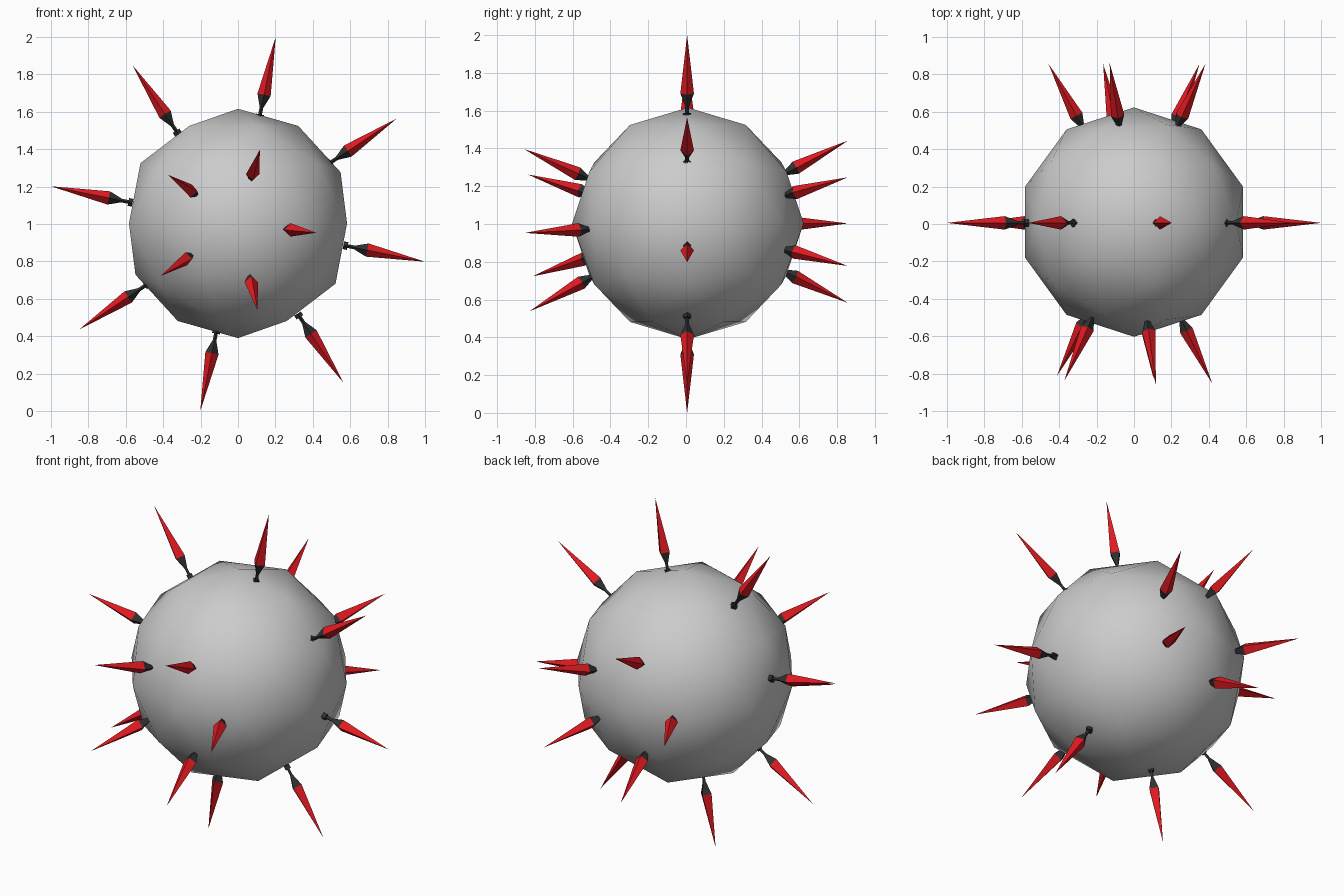
import bpy
from math import cos, sin, radians, pi
from mathutils import Vector, Matrix

if "Cube" in bpy.data.objects:
    bpy.data.objects.remove(bpy.data.objects["Cube"])

CENTRE = Vector((0, 0.006, 1.0))


def material(name, colour):
    m = bpy.data.materials.new(name)
    m.diffuse_color = colour
    m.use_nodes = True
    m.node_tree.nodes["Principled BSDF"].inputs["Base Color"].default_value = m.diffuse_color
    return m


red = material("red", (0.75, 0.01, 0.015, 1))
dark = material("dark", (0.03, 0.03, 0.03, 1))

# Smooth-shaded low-poly body
bpy.ops.mesh.primitive_ico_sphere_add(subdivisions=2, radius=0.613,
                                      location=(0, 0.01, 1.003))
body = bpy.context.object
body.name = "body"
bpy.ops.object.shade_smooth()


def square_loft(name, profile, mat):
    """Four-sided loft along +z from (height, corner radius) pairs; radius 0 is a point."""
    verts, faces, rings = [], [], []
    for h, r in profile:
        n = 4 if r else 1
        rings.append([len(verts) + i for i in range(n)])
        verts += [(r * cos(i * pi / 2), r * sin(i * pi / 2), h) for i in range(n)]
    for a, b in zip(rings, rings[1:]):
        for i in range(4):
            j = (i + 1) % 4
            if len(b) == 1:
                faces.append((a[i], a[j], b[0]))
            else:
                faces.append((a[i], a[j], b[j], b[i]))
    faces.append(rings[0][::-1])
    if len(rings[-1]) == 4:
        faces.append(rings[-1])
    mesh = bpy.data.meshes.new(name)
    mesh.from_pydata(verts, [], faces)
    mesh.materials.append(mat)
    return mesh


# Spike parts, measured back from the tip at height 0
tip_mesh = square_loft("spike_tip", [(-0.315, 0.036), (0, 0)], red)
mount_mesh = square_loft("spike_mount", [(-0.445, 0.021), (-0.422, 0.021), (-0.422, 0.010),
                                         (-0.385, 0.010), (-0.315, 0.036)], dark)


def spike(label, tip):
    z = (tip - CENTRE).normalized()
    side = Vector((0, 1, 0)) if abs(z.y) < 0.5 else Vector((0, 0, 1))
    x = side.cross(z).normalized()
    y = z.cross(x)
    place = Matrix.Translation(tip) @ Matrix((x, y, z)).transposed().to_4x4()
    for part, mesh in (("tip", tip_mesh), ("mount", mount_mesh)):
        ob = bpy.data.objects.new(f"{label}_spike_{part}", mesh)
        ob.matrix_world = place
        bpy.context.collection.objects.link(ob)


# Ring of eight spikes around the middle
for k in range(8):
    a = radians(78.6 + 45 * k)
    spike("ring", CENTRE + 1.02 * Vector((cos(a), 0, sin(a))))

# Five spikes on the front and five on the back, set deeper
for p in [(0.117, -0.858, 1.397), (-0.372, -0.837, 1.262), (0.418, -0.852, 0.953),
          (-0.412, -0.812, 0.723), (0.105, -0.828, 0.538)]:
    spike("front", Vector(p))
for p in [(-0.13, 0.858, 1.442), (0.382, 0.856, 1.247), (-0.457, 0.856, 1.003),
          (0.35, 0.856, 0.778), (-0.165, 0.856, 0.583)]:
    spike("back", Vector(p))
